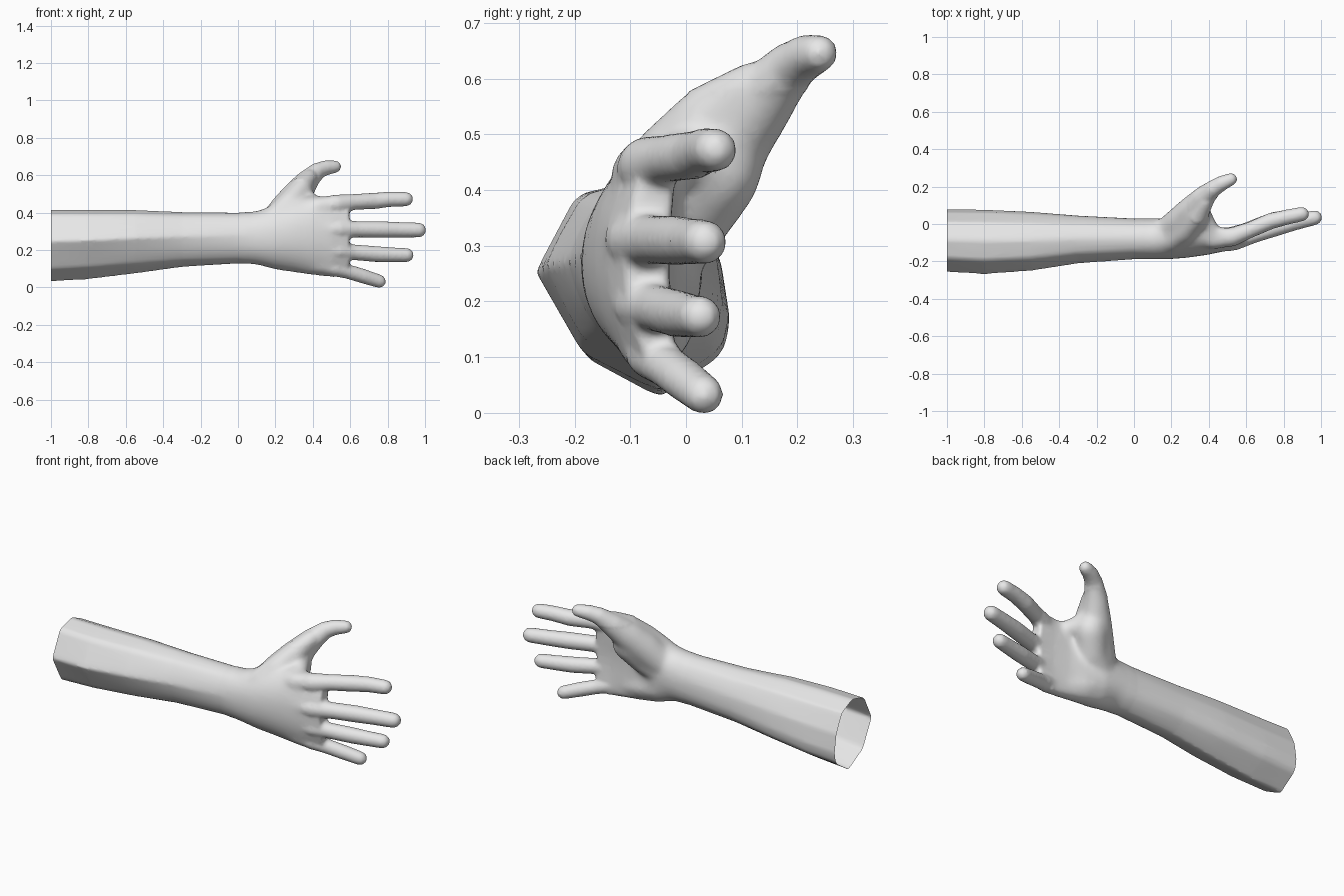
import bpy, bmesh, math
from mathutils import Vector

if "Cube" in bpy.data.objects:
    bpy.data.objects.remove(bpy.data.objects["Cube"])

skin = bpy.data.materials.new("plain grey")
skin.diffuse_color = (0.8, 0.8, 0.8, 1)
skin.use_nodes = True
skin.node_tree.nodes["Principled BSDF"].inputs["Base Color"].default_value = skin.diffuse_color
bm = bmesh.new()

# angular outline of the forearm's open end, in units of its half-width and half-height
FACETS = [(1, -0.3), (0.9, 0.25), (0.6, 0.78), (0.05, 1), (-0.58, 0.86), (-1, 0.13),
          (-0.52, -0.64), (0.25, -1), (0.92, -0.6)]


def loft(rings):
    """Closed skin through a list of equal-length point rings."""
    rows = [[bm.verts.new(p) for p in ring] for ring in rings]
    n = len(rows[0])
    for a, b in zip(rows, rows[1:]):
        for i in range(n):
            j = (i + 1) % n
            bm.faces.new((a[i], a[j], b[j], b[i]))
    bm.faces.new(rows[0][::-1])
    bm.faces.new(rows[-1])


def spow(v, e):
    return math.copysign(abs(v) ** e, v)


def facet_point(a):
    """Where the ray at angle a meets the angular outline."""
    dx, dy = math.cos(a), math.sin(a)
    for (x0, y0), (x1, y1) in zip(FACETS, FACETS[1:] + FACETS[:1]):
        ex, ey = x1 - x0, y1 - y0
        den = dx * ey - dy * ex
        t, s = (x0 * ey - y0 * ex) / den, (x0 * dy - y0 * dx) / den
        if t > 0 and -1e-6 <= s <= 1 + 1e-6:
            return t * dx, t * dy
    return dx, dy


def section(x, back, palm, low, high, arch, e, facet, n=48):
    """Cross-section whose edges curl to the palm side, blended with the angular outline."""
    cy, ry, cz, rz = (back + palm) / 2, (palm - back) / 2, (low + high) / 2, (high - low) / 2
    ring = []
    for i in range(n):
        a = 2 * math.pi * i / n + 0.01
        c, s = spow(math.cos(a), e), spow(math.sin(a), e)
        fc, fs = facet_point(a)
        c, s = c + (fc - c) * facet, s + (fs - s) * facet
        ring.append(Vector((x, cy + ry * c + arch * s * s, cz + rz * s)))
    return ring


def finger(pts, n=16):
    """Round tube with domed ends through (x, y, z, radius) points."""
    p = [Vector(q[:3]) for q in pts]
    r = [q[3] for q in pts]
    tangents = [(p[min(i + 1, len(p) - 1)] - p[max(i - 1, 0)]).normalized() for i in range(len(p))]
    t0, t1 = tangents[0], tangents[-1]
    dome = [(0.99, 0.15), (0.87, 0.5), (0.5, 0.87)]
    stations = [(p[0] - t0 * r[0] * d, t0, r[0] * s) for d, s in dome]
    stations += list(zip(p, tangents, r))
    stations += [(p[-1] + t1 * r[-1] * d, t1, r[-1] * s) for d, s in reversed(dome)]
    rings = []
    for c, t, rad in stations:
        u = t.cross(Vector((0, 1, 0))).normalized()
        v = t.cross(u)
        rings.append([c + rad * (math.cos(2 * math.pi * i / n) * u + math.sin(2 * math.pi * i / n) * v)
                      for i in range(n)])
    loft(rings)


# forearm, wrist and palm: x, back y, palm y, low z, high z, arch, roundness, facet
loft([section(*s) for s in (
    (-1.06, -0.255, 0.08, 0.028, 0.422, 0, 1, 1),
    (-0.80, -0.27, 0.078, 0.045, 0.422, 0, 1, 1),
    (-0.55, -0.252, 0.067, 0.075, 0.42, 0, 1, 0.8),
    (-0.30, -0.212, 0.047, 0.11, 0.408, 0, 1, 0.5),
    (0.00, -0.189, 0.03, 0.13, 0.404, 0, 0.95, 0.2),
    (0.10, -0.189, 0.03, 0.127, 0.412, 0, 0.95, 0),
    (0.20, -0.188, 0.028, 0.10, 0.447, 0.02, 0.9, 0),
    (0.30, -0.179, 0.005, 0.085, 0.475, 0.035, 0.85, 0),
    (0.40, -0.164, -0.02, 0.07, 0.495, 0.04, 0.8, 0),
    (0.50, -0.142, -0.03, 0.058, 0.49, 0.04, 0.8, 0),
    (0.595, -0.11, -0.03, 0.07, 0.48, 0.035, 0.8, 0))])

# index, middle, ring and little fingers
finger([(0.42, -0.085, 0.435, 0.052), (0.53, -0.068, 0.45, 0.051), (0.62, -0.032, 0.461, 0.043),
        (0.73, 0.015, 0.467, 0.044), (0.81, 0.035, 0.475, 0.041), (0.897, 0.053, 0.476, 0.039)])
finger([(0.42, -0.105, 0.315, 0.052), (0.54, -0.09, 0.315, 0.051), (0.64, -0.058, 0.315, 0.044),
        (0.76, -0.02, 0.314, 0.045), (0.86, 0.008, 0.312, 0.042), (0.966, 0.034, 0.311, 0.04)])
finger([(0.42, -0.1, 0.215, 0.05), (0.54, -0.08, 0.2, 0.049), (0.62, -0.052, 0.192, 0.042),
        (0.73, -0.018, 0.183, 0.043), (0.82, 0.005, 0.179, 0.04), (0.902, 0.026, 0.177, 0.038)])
finger([(0.42, -0.075, 0.13, 0.05), (0.52, -0.06, 0.108, 0.045), (0.59, -0.035, 0.088, 0.039),
        (0.67, -0.003, 0.064, 0.039), (0.755, 0.032, 0.037, 0.036)])

# thumb
finger([(0.19, -0.04, 0.34, 0.085), (0.26, 0.015, 0.425, 0.09), (0.32, 0.078, 0.502, 0.082),
        (0.372, 0.143, 0.573, 0.062), (0.425, 0.19, 0.627, 0.046), (0.47, 0.218, 0.644, 0.041),
        (0.518, 0.239, 0.65, 0.034)])
# thumb's outer ridge, web to the index finger, fleshy base and heel of the palm
finger([(0.2, -0.09, 0.38, 0.065), (0.28, -0.035, 0.46, 0.065), (0.34, 0.04, 0.535, 0.06),
        (0.38, 0.12, 0.59, 0.045)])
finger([(0.33, 0.07, 0.485, 0.075), (0.375, 0.02, 0.465, 0.055), (0.42, -0.045, 0.45, 0.045)])
finger([(0.17, -0.05, 0.27, 0.07), (0.27, -0.01, 0.35, 0.085), (0.33, 0.055, 0.44, 0.085)])
finger([(0.1, -0.06, 0.21, 0.055), (0.2, -0.045, 0.195, 0.072), (0.3, -0.05, 0.165, 0.068),
        (0.43, -0.065, 0.13, 0.047)])

bmesh.ops.recalc_face_normals(bm, faces=bm.faces)
mesh = bpy.data.meshes.new("forearm_and_hand")
bm.to_mesh(mesh)
bm.free()
arm = bpy.data.objects.new("forearm_and_hand", mesh)
bpy.context.collection.objects.link(arm)
bpy.context.view_layer.objects.active = arm
arm.select_set(True)

# fuse the parts into one soft skin
fuse = arm.modifiers.new("fuse", 'REMESH')
fuse.mode, fuse.voxel_size = 'VOXEL', 0.0095
soft = arm.modifiers.new("soften", 'SMOOTH')
soft.factor, soft.iterations = 0.5, 5
for m in ("fuse", "soften"):
    bpy.ops.object.modifier_apply(modifier=m)

# blend the palm, thumb base and heel further
bm = bmesh.new()
bm.from_mesh(arm.data)
palm = [v for v in bm.verts if 0.05 < v.co.x < 0.5 and v.co.z < 0.58]
for _ in range(16):
    bmesh.ops.smooth_vert(bm, verts=palm, factor=0.5, use_axis_x=True, use_axis_y=True, use_axis_z=True)
bm.to_mesh(arm.data)
bm.free()
thin = arm.modifiers.new("lighten", 'DECIMATE')
thin.ratio = 0.35
bpy.ops.object.modifier_apply(modifier="lighten")

# cut the open end of the forearm and rest the lowest point on the ground
bm = bmesh.new()
bm.from_mesh(arm.data)
bmesh.ops.bisect_plane(bm, geom=bm.verts[:] + bm.edges[:] + bm.faces[:], dist=1e-5,
                       plane_co=(-1, 0, 0), plane_no=(-1, 0, 0), clear_outer=True)
drop = min(v.co.z for v in bm.verts)
bmesh.ops.translate(bm, verts=bm.verts, vec=(0, 0, -drop))
bm.to_mesh(arm.data)
bm.free()
arm.data.materials.clear()
arm.data.materials.append(skin)
bpy.ops.object.shade_smooth_by_angle(angle=math.radians(60))
